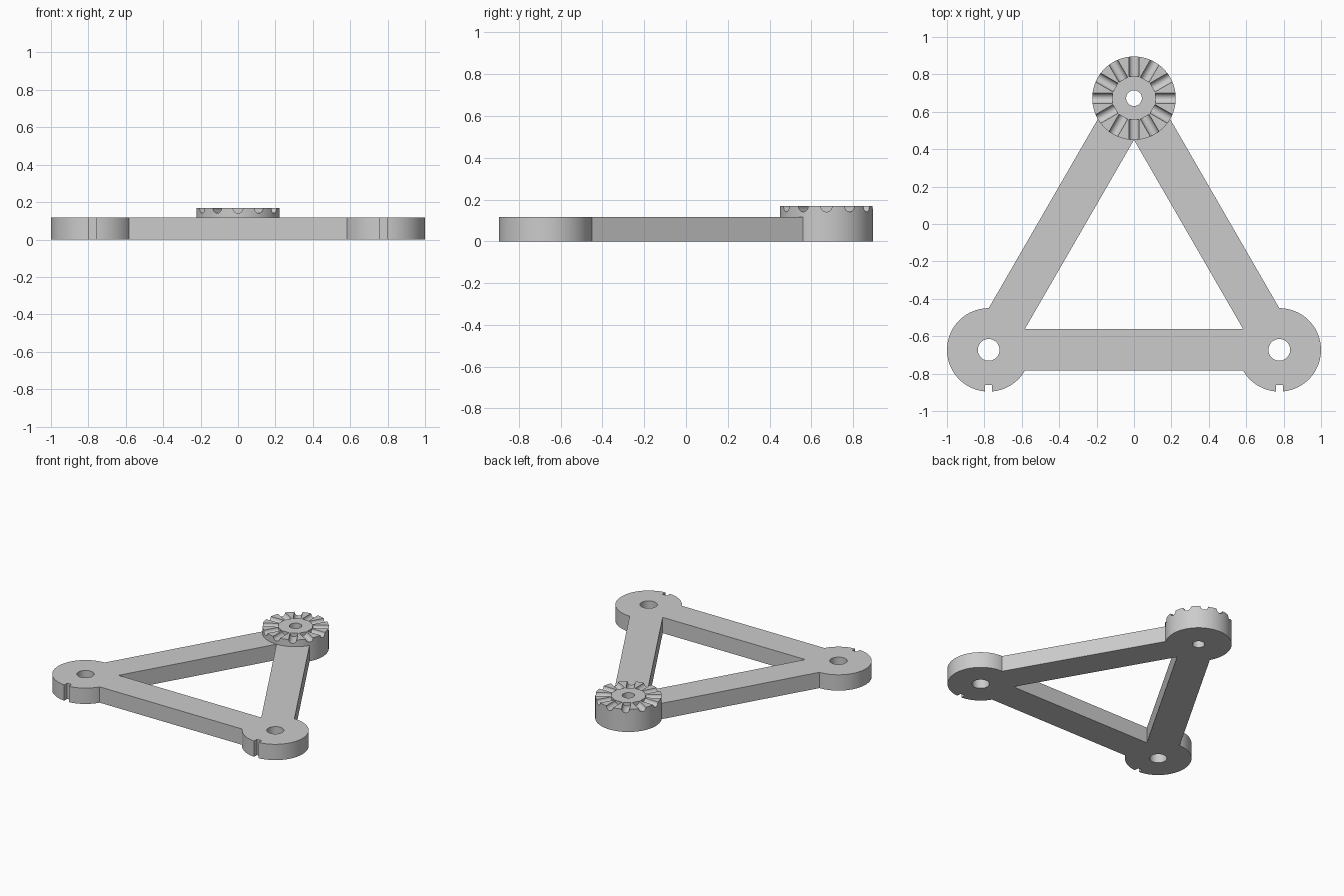
import bpy, bmesh
from math import sin, cos, pi, radians
from mathutils import Matrix, Vector

BOSS_R, BAR_TOP, HUB_TOP = 0.223, 0.117, 0.168
SPREAD = 0.897                      # triangle centre to each boss
CENTRE = Vector((0, -0.2245))
STEPS = 80                          # segments per 240 degree arc

cube = bpy.data.objects.get("Cube")
if cube:
    bpy.data.objects.remove(cube)

grey = bpy.data.materials.new("plain grey")
grey.use_nodes = True
grey.diffuse_color = (0.6, 0.6, 0.6, 1)
grey.node_tree.nodes["Principled BSDF"].inputs["Base Color"].default_value = grey.diffuse_color


def polar(centre, radius, degrees):
    a = radians(degrees)
    return centre + Vector((cos(a), sin(a))) * radius


def arc(centre, radius, start, sweep, steps):
    return [polar(centre, radius, start + sweep * i / steps) for i in range(steps + 1)]


def circle(centre, radius, steps=STEPS):
    return arc(centre, radius, 0, 360, steps)[:-1]


def add_mesh(name, bm):
    bmesh.ops.remove_doubles(bm, verts=bm.verts, dist=1e-5)
    bmesh.ops.recalc_face_normals(bm, faces=bm.faces)
    mesh = bpy.data.meshes.new(name)
    bm.to_mesh(mesh)
    bm.free()
    obj = bpy.data.objects.new(name, mesh)
    bpy.context.collection.objects.link(obj)
    return obj


def plate(name, loops, bottom, top):
    """Solid plate from an outer loop and its hole loops."""
    curve = bpy.data.curves.new(name + " profile", 'CURVE')
    curve.dimensions, curve.fill_mode = '2D', 'BOTH'
    curve.extrude = (top - bottom) / 2
    for loop in loops:
        spline = curve.splines.new('POLY')
        spline.points.add(len(loop) - 1)
        for point, p in zip(spline.points, loop):
            point.co = (p.x, p.y, 0, 1)
        spline.use_cyclic_u = True
    helper = bpy.data.objects.new(name + " profile", curve)
    bpy.context.collection.objects.link(helper)
    bpy.context.view_layer.update()
    mesh = bpy.data.meshes.new_from_object(helper.evaluated_get(bpy.context.evaluated_depsgraph_get()))
    bm = bmesh.new()
    bm.from_mesh(mesh)
    bmesh.ops.translate(bm, verts=bm.verts, vec=(0, 0, (top + bottom) / 2))
    bpy.data.objects.remove(helper)
    bpy.data.meshes.remove(mesh)
    return add_mesh(name, bm)


def finish(obj, cutter):
    """Cut, colour and shade a part."""
    mod = obj.modifiers.new("cut", 'BOOLEAN')
    mod.operation, mod.solver, mod.object = 'DIFFERENCE', 'EXACT', cutter
    bpy.ops.object.select_all(action='DESELECT')
    obj.select_set(True)
    bpy.context.view_layer.objects.active = obj
    bpy.ops.object.modifier_apply(modifier=mod.name)
    bpy.data.objects.remove(cutter)
    obj.data.materials.clear()
    obj.data.materials.append(grey)
    bpy.ops.object.shade_smooth_by_angle(angle=radians(30))


# Triangular frame: three round bosses joined by straight bars
angles = (90, 210, 330)
bosses = [polar(CENTRE, SPREAD, a) for a in angles]
outline = [p for c, a in zip(bosses, angles) for p in arc(c, BOSS_R, a - 120, 240, STEPS)]
window = [polar(CENTRE, SPREAD - BOSS_R, a) for a in angles]
holes = [circle(c, r, 48) for c, r in zip(bosses, (0.042, 0.058, 0.058))]
frame = plate("triangle_frame", [outline, window] + holes, 0, BAR_TOP)

# Small square notches in the front of the two lower bosses
bm = bmesh.new()
for c in bosses[1:]:
    bmesh.ops.create_cube(bm, size=1, matrix=Matrix.Translation((c.x, c.y - BOSS_R - 0.015, BAR_TOP / 2))
                          @ Matrix.Diagonal((0.037, 0.1, 0.4, 1)))
finish(frame, add_mesh("notch_cutter", bm))

# Raised toothed hub on the rear boss
hub = plate("toothed_hub", [circle(bosses[0], BOSS_R, 120), circle(bosses[0], 0.042, 48)],
            BAR_TOP, HUB_TOP)

# Twelve radial round-bottomed grooves
bm = bmesh.new()
for i in range(12):
    place = (Matrix.Translation((*bosses[0], HUB_TOP)) @ Matrix.Rotation(i * pi / 6, 4, 'Z')
             @ Matrix.Translation((0.19, 0, 0)) @ Matrix.Rotation(pi / 2, 4, 'Y'))
    bmesh.ops.create_cone(bm, cap_ends=True, segments=24, radius1=0.027, radius2=0.027,
                          depth=0.15, matrix=place)
finish(hub, add_mesh("groove_cutter", bm))
